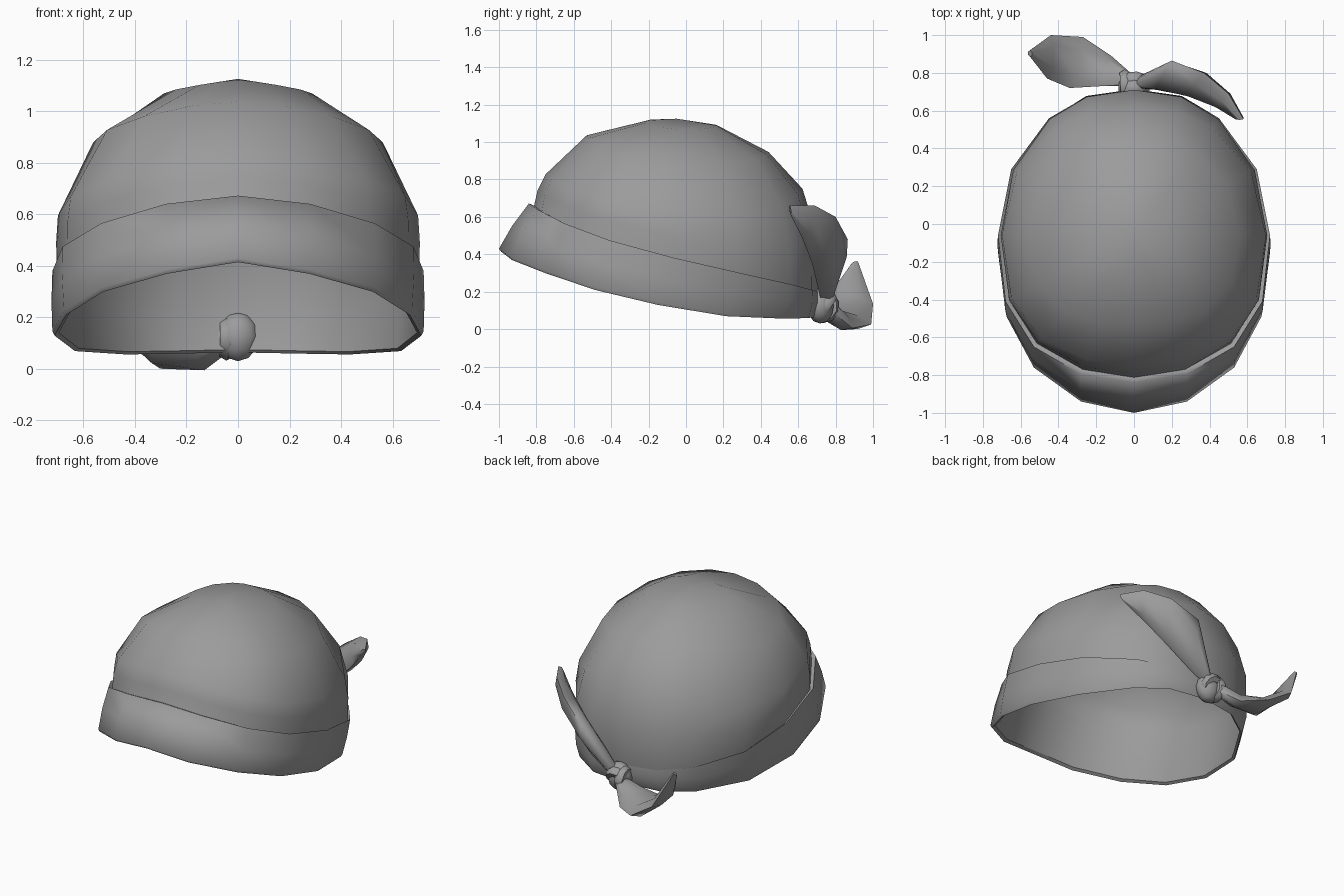
import bpy, bmesh, math
from mathutils import Vector

if "Cube" in bpy.data.objects:
    bpy.data.objects.remove(bpy.data.objects["Cube"])

# Mid-grey cloth
cloth = bpy.data.materials.new("cloth_grey")
cloth.diffuse_color = (.33, .33, .33, 1)
cloth.use_nodes = True
cloth.node_tree.nodes["Principled BSDF"].inputs["Base Color"].default_value = cloth.diffuse_color

def finish(ob, angle):
    """Assign the cloth and smooth the surface."""
    ob.data.materials.append(cloth)
    bpy.ops.object.select_all(action='DESELECT')
    ob.select_set(True)
    bpy.context.view_layer.objects.active = ob
    bpy.ops.object.shade_smooth_by_angle(angle=math.radians(angle))

def skin(name, rings, pole=None, cap=False, angle=60):
    """Skin a list of closed rings; optionally close to a pole or cap both ends."""
    bm = bmesh.new()
    rows = [[bm.verts.new(p) for p in r] for r in rings]
    n = len(rows[0])
    for a, b in zip(rows, rows[1:]):
        for i in range(n):
            j = (i + 1) % n
            bm.faces.new((a[i], a[j], b[j], b[i]))
    if pole is not None:
        tip = bm.verts.new(pole)
        for i in range(n):
            bm.faces.new((rows[-1][i], rows[-1][(i + 1) % n], tip))
    if cap:
        bm.faces.new(rows[0])
        bm.faces.new(rows[-1])
    bmesh.ops.recalc_face_normals(bm, faces=bm.faces)
    me = bpy.data.meshes.new(name)
    bm.to_mesh(me)
    bm.free()
    ob = bpy.data.objects.new(name, me)
    bpy.context.collection.objects.link(ob)
    finish(ob, angle)

def mirrored(half):
    """Half outline from front centre to back centre -> full ring of 16."""
    return [Vector(p) for p in half] + [Vector((-x, y, z)) for x, y, z in half[-2:0:-1]]

MID_Y = -.05

def blend(p, front, side, back):
    """Mix three values by the compass direction of p around the head."""
    x, y = (p.x / .7) ** 2, ((p.y - MID_Y) / .76) ** 2
    return (side * x + (front if p.y < MID_Y else back) * y) / (x + y)

def shrink(ring, front, side, back, dz=0.0):
    out = []
    for p in ring:
        s = blend(p, front, side, back)
        out.append(Vector((p.x * s, MID_Y + (p.y - MID_Y) * s, p.z + dz)))
    return out

# Tilted outlines of the folded band
top = mirrored([(0, -.84, .672), (.28, -.795, .64), (.53, -.65, .565), (.68, -.41, .475),
                (.72, -.06, .38), (.65, .29, .30), (.45, .56, .24), (.25, .675, .21), (0, .71, .20)])
bottom = mirrored([(0, -1.0, .43), (.28, -.94, .385), (.53, -.76, .315), (.675, -.49, .225),
                   (.72, -.15, .145), (.64, .22, .085), (.44, .53, .072), (.25, .66, .075), (0, .695, .08)])
mid = shrink([(a + b) / 2 for a, b in zip(top, bottom)], 1.012, 1.005, 1.015)
base = shrink(top, .965, .975, .995, -.012)
edge = shrink(bottom, .988, .988, .988, -.016)
lip = shrink(bottom, .965, .965, .975, -.005)

# Domed cap, open underneath
apex = Vector((0, MID_Y, 1.125))
profile = [((.975, .18), (1.005, .16), (1.005, .30)),
           ((.92, .36), (.995, .30), (.89, .60)),
           ((.63, .81), (.80, .675), (.65, .81)),
           ((.18, .99), (.41, .925), (.28, .965))]
rings = [lip, base]
for f, s, b in profile:
    ring = []
    for p in base:
        r, h = (blend(p, f[k], s[k], b[k]) for k in (0, 1))
        ring.append(Vector((p.x * r, MID_Y + (p.y - MID_Y) * r, p.z + (apex.z - p.z) * h)))
    rings.append(ring)
skin("cap", rings, pole=apex, angle=75)

# Folded band with a rounded lower edge; its top turns in to meet the cap
skin("band", [base, top, mid, bottom, edge, lip], angle=80)

# Tails: leaf shapes lofted between two edge lines
def tail(name, lower, upper, thick):
    lo = [Vector(p) for p in lower]
    up = [Vector(p) for p in upper]
    c = [(a + b) / 2 for a, b in zip(lo, up)]
    rings = []
    for i in range(len(c)):
        t = c[min(i + 1, len(c) - 1)] - c[max(i - 1, 0)]
        n = (up[i] - lo[i]).cross(t).normalized() * thick[i]
        q = [lo[i].lerp(up[i], f) for f in (.25, .75)]
        rings.append([lo[i], q[0] + n, q[1] + n, up[i], q[1] - n, q[0] - n])
    skin(name, rings, cap=True)

tail("tail_right",
     [(.0, .735, .12), (.12, .71, .20), (.30, .675, .35), (.44, .62, .49), (.54, .56, .61)],
     [(.02, .77, .19), (.20, .865, .48), (.37, .80, .60), (.50, .69, .66), (.58, .555, .66)],
     [.03, .05, .05, .035, .015])
tail("tail_left",
     [(-.02, .74, .15), (-.17, .73, .10), (-.34, .72, .07), (-.46, .77, .19), (-.55, .885, .35)],
     [(-.03, .80, .08), (-.12, .89, .005), (-.27, .99, .025), (-.44, 1.0, .135), (-.55, .92, .36)],
     [.035, .04, .038, .03, .012])

# Knot: core with two crossing wraps
bpy.ops.mesh.primitive_uv_sphere_add(segments=10, ring_count=6, radius=.085,
                                     location=(0, .718, .125))
core = bpy.context.object
core.name = "knot_core"
core.scale = (1, .85, 1.12)
finish(core, 60)
for name, rot, loc, major in (("knot_wrap_upright", (.1, math.pi / 2, .15), (-.045, .735, .12), .056),
                              ("knot_wrap_slanted", (.9, .5, -.3), (.0, .748, .13), .05)):
    bpy.ops.mesh.primitive_torus_add(major_segments=10, minor_segments=6, major_radius=major,
                                     minor_radius=.032, location=loc, rotation=rot)
    wrap = bpy.context.object
    wrap.name = name
    finish(wrap, 60)
